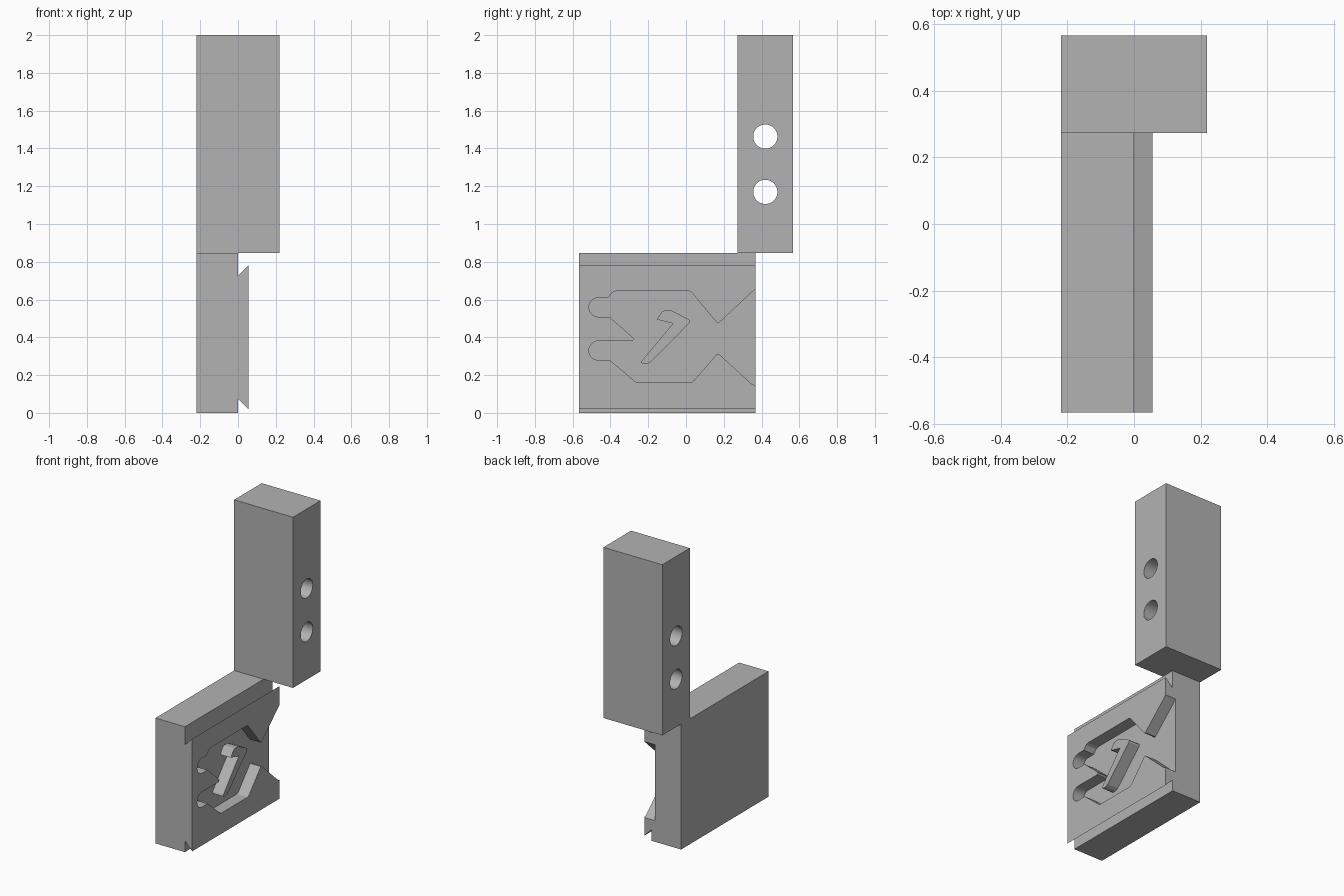
import bpy
import bmesh
import math
from mathutils import Vector

if "Cube" in bpy.data.objects:
    bpy.data.objects.remove(bpy.data.objects["Cube"])

grey = bpy.data.materials.new("plain_grey")
grey.use_nodes = True
grey.diffuse_color = (0.45, 0.45, 0.45, 1)
grey.node_tree.nodes["Principled BSDF"].inputs["Base Color"].default_value = (0.45, 0.45, 0.45, 1)


def prism(name, points, place, shift):
    """Extrude a flat outline; place maps each 2D point into space."""
    bm = bmesh.new()
    face = bm.faces.new([bm.verts.new(place(a, b)) for a, b in points])
    new = bmesh.ops.extrude_face_region(bm, geom=[face])["geom"]
    bmesh.ops.translate(bm, vec=Vector(shift), verts=[v for v in new if isinstance(v, bmesh.types.BMVert)])
    bmesh.ops.recalc_face_normals(bm, faces=bm.faces)
    mesh = bpy.data.meshes.new(name)
    bm.to_mesh(mesh)
    bm.free()
    mesh.materials.append(grey)
    obj = bpy.data.objects.new(name, mesh)
    bpy.context.collection.objects.link(obj)
    return obj


def arc(y, z, r, start, end, steps=14):
    angles = [math.radians(start + (end - start) * i / steps) for i in range(steps + 1)]
    return [(y + r * math.cos(a), z + r * math.sin(a)) for a in angles]


def cut(target, cutter):
    mod = target.modifiers.new("cut", "BOOLEAN")
    mod.operation = "DIFFERENCE"
    mod.solver = "EXACT"
    mod.object = cutter
    cutter.hide_render = True
    cutter.hide_set(True)


def smooth(obj):
    for p in obj.data.polygons:
        p.use_smooth = True
    obj.data.set_sharp_from_angle(angle=math.radians(30))


FLOOR, FACE = -0.025, 0.055
FRONT, BACK = -0.567, 0.367
SHELF = 0.847

# Slide plate with a dovetail tongue along its side
section = [(-0.22, 0), (0, 0), (0, 0.075), (FACE, 0.02), (FACE, 0.78),
           (0, 0.725), (0, SHELF), (-0.22, SHELF)]
plate = prism("dovetail_plate", section, lambda x, z: (x, FRONT, z), (0, BACK - FRONT, 0))

# Track recess: two round pockets, a tongue between them, a pinched open end
track = [(0.41, 0.69), (0.36, 0.65), (0.173, 0.475), (0.165, 0.475), (0.035, 0.632),
         (0.028, 0.64), (0.015, 0.645), (-0.37, 0.645), (-0.39, 0.637), (-0.412, 0.61)]
track += arc(-0.463, 0.559, 0.051, 90, 270)
track += [(-0.405, 0.508), (-0.282, 0.4), (-0.276, 0.39), (-0.284, 0.381)]
track += arc(-0.463, 0.33, 0.051, 90, 270)
track += [(-0.402, 0.279), (-0.272, 0.168), (-0.258, 0.16), (0.02, 0.16), (0.032, 0.163),
          (0.043, 0.172), (0.165, 0.313), (0.173, 0.313), (0.345, 0.155), (0.41, 0.12)]
track_cutter = prism("track_cutter", track, lambda y, z: (FLOOR, y, z), (0.15, 0, 0))
cut(plate, track_cutter)

# Raised hook-shaped island in the recess
hook = [(-0.155, 0.495), (-0.127, 0.535), (-0.115, 0.541), (-0.075, 0.541), (0.015, 0.495),
        (0.022, 0.487), (0.018, 0.476), (-0.185, 0.27), (-0.205, 0.26), (-0.228, 0.26),
        (-0.238, 0.265), (-0.234, 0.276), (-0.069, 0.473)]
prism("hook_island", hook, lambda y, z: (FLOOR - 0.005, y, z), (FACE - FLOOR + 0.005, 0, 0))

# Upright block with two cross holes
block = [(-0.22, 0.273), (0.22, 0.273), (0.22, 0.567), (-0.22, 0.567)]
tower = prism("upright_block", block, lambda x, y: (x, y, SHELF), (0, 0, 2 - SHELF))
for z in (1.17, 1.463):
    hole = prism("hole_cutter", arc(0.42, z, 0.064, 0, 360, 48)[:-1],
                 lambda y, h: (-0.4, y, h), (0.8, 0, 0))
    smooth(hole)
    cut(tower, hole)
